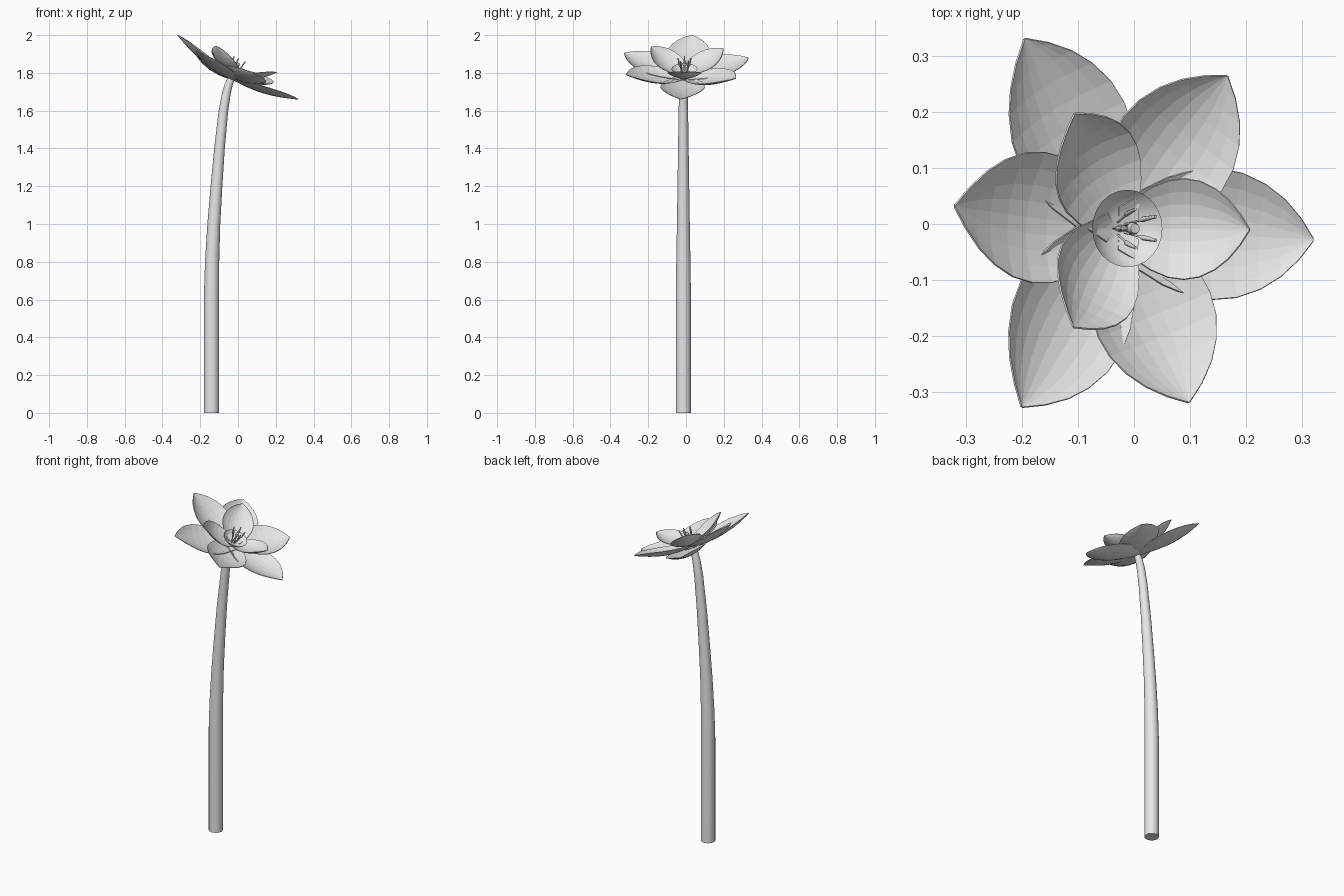
import bpy, bmesh, math
from mathutils import Vector

if "Cube" in bpy.data.objects:
    bpy.data.objects.remove(bpy.data.objects["Cube"])

mat = bpy.data.materials.new("light_grey")
mat.diffuse_color = (0.8, 0.8, 0.8, 1)
mat.use_nodes = True
mat.node_tree.nodes["Principled BSDF"].inputs["Base Color"].default_value = mat.diffuse_color
AXIS = Vector((0.42, 0, 0.907)).normalized()      # direction the bloom faces
SIDE = Vector((0, 1, 0))
OUT = SIDE.cross(AXIS)
HEART = Vector((-0.038, -0.008, 1.765))           # where bloom meets stem


def make(name, verts, faces, smooth=True):
    me = bpy.data.meshes.new(name)
    me.from_pydata([tuple(v) for v in verts], [], faces)
    bm = bmesh.new()
    bm.from_mesh(me)
    bmesh.ops.remove_doubles(bm, verts=bm.verts, dist=1e-5)
    bmesh.ops.recalc_face_normals(bm, faces=bm.faces)
    bm.to_mesh(me)
    bm.free()
    me.materials.append(mat)
    for p in me.polygons:
        p.use_smooth = smooth and len(p.vertices) < 5
    ob = bpy.data.objects.new(name, me)
    bpy.context.collection.objects.link(ob)
    return ob


def tube(name, pts, radii, n):
    """Round tube through points, capped at both ends."""
    pts = [Vector(p) for p in pts]
    vs, fs = [], []
    for i, p in enumerate(pts):
        t = (pts[min(i + 1, len(pts) - 1)] - pts[max(i - 1, 0)]).normalized()
        a = Vector((0, 1, 0))
        a = (a - t * a.dot(t)).normalized()
        b = t.cross(a)
        for k in range(n):
            g = 2 * math.pi * k / n
            vs.append(p + (a * math.cos(g) + b * math.sin(g)) * radii[i])
    for i in range(len(pts) - 1):
        for k in range(n):
            j = (k + 1) % n
            fs.append((i * n + k, i * n + j, (i + 1) * n + j, (i + 1) * n + k))
    fs.append(tuple(range(n)))
    fs.append(tuple(range((len(pts) - 1) * n, len(pts) * n)))
    return make(name, vs, fs)


PROFILE = [(0, .42), (.12, .6), (.25, .82), (.38, .96), (.5, 1), (.62, .95),
           (.74, .8), (.84, .59), (.93, .31), (1, .015)]


def petal(name, base, tip, half_w, sag, cup):
    """Cupped leaf-shaped sheet from base to pointed tip."""
    tip = Vector(tip)
    d = tip - base
    u = d.normalized()
    nrm = (AXIS - u * AXIS.dot(u)).normalized()
    s = u.cross(nrm)
    m = 8
    vs, fs = [], []
    for t, w in PROFILE:
        for k in range(m + 1):
            v = 2 * k / m - 1
            lift = cup * w * v * v - sag * math.sin(math.pi * t)
            vs.append(base + d * t + s * (v * w * half_w) + nrm * lift)
    for i in range(len(PROFILE) - 1):
        for k in range(m):
            a = i * (m + 1) + k
            fs.append((a, a + 1, a + m + 2, a + m + 1))
    ob = make(name, vs, fs, smooth=False)
    sol = ob.modifiers.new("thickness", 'SOLIDIFY')
    sol.thickness = 0.003
    sol.offset = 0


# stem: straight below, leaning and tapering above
path = [(-.14, 0, .040), (-.14, .63, .040), (-.137, .8, .0375), (-.128, 1.0, .034),
        (-.114, 1.2, .031), (-.098, 1.4, .028), (-.077, 1.6, .025),
        (-.062, 1.69, .023), (-.05, 1.735, .021), (-.037, 1.768, .019)]
tube("stem", [(x, -.014, z) for x, z, r in path], [r for x, z, r in path], 20)

# three whorls of petals, given by their tips
whorls = [
    ("lower_petal", 0.003, .117, .022, .035,
     [(.32, -.028, 1.66), (-.195, .33, 1.88), (-.2, -.326, 1.905)]),
    ("upper_petal", 0.014, .117, .026, .035,
     [(-.32, .032, 2.0), (.166, .264, 1.77), (.098, -.318, 1.79)]),
    ("inner_petal", 0.026, .09, .026, .03,
     [(.206, -.01, 1.803), (-.106, .197, 1.93), (-.108, -.184, 1.94)]),
]
for name, h, w, sag, cup, tips in whorls:
    for i, tip in enumerate(tips):
        petal(f"{name}_{i + 1}", HEART + AXIS * h, tip, w, sag, cup)

# cup in the middle of the bloom
vs, fs, n = [], [], 24
rings = [(.0, .028), (.025, .03), (.045, .038), (.058, .048), (.069, .062)]
for r, h in rings:
    for k in range(n):
        g = 2 * math.pi * k / n
        vs.append(HEART + AXIS * h + (OUT * math.cos(g) + SIDE * math.sin(g)) * r)
for i in range(len(rings) - 1):
    for k in range(n):
        j = (k + 1) % n
        fs.append((i * n + k, i * n + j, (i + 1) * n + j, (i + 1) * n + k))
make("flower_cup", vs, fs)

# pistil and ring of stamens with broad anthers
c = HEART + AXIS * .03
tube("pistil", [c, c + AXIS * .05, c + AXIS * .055, c + AXIS * .066],
     [.006, .005, .012, .009], 10)
for i in range(5):
    g = math.pi + 2 * math.pi * i / 5
    o = OUT * math.cos(g) + SIDE * math.sin(g)
    tube(f"stamen_{i + 1}",
         [c + o * .012, c + o * .024 + AXIS * .04, c + o * .028 + AXIS * .05,
          c + o * .036 + AXIS * .09], [.002, .002, .005, .003], 6)
